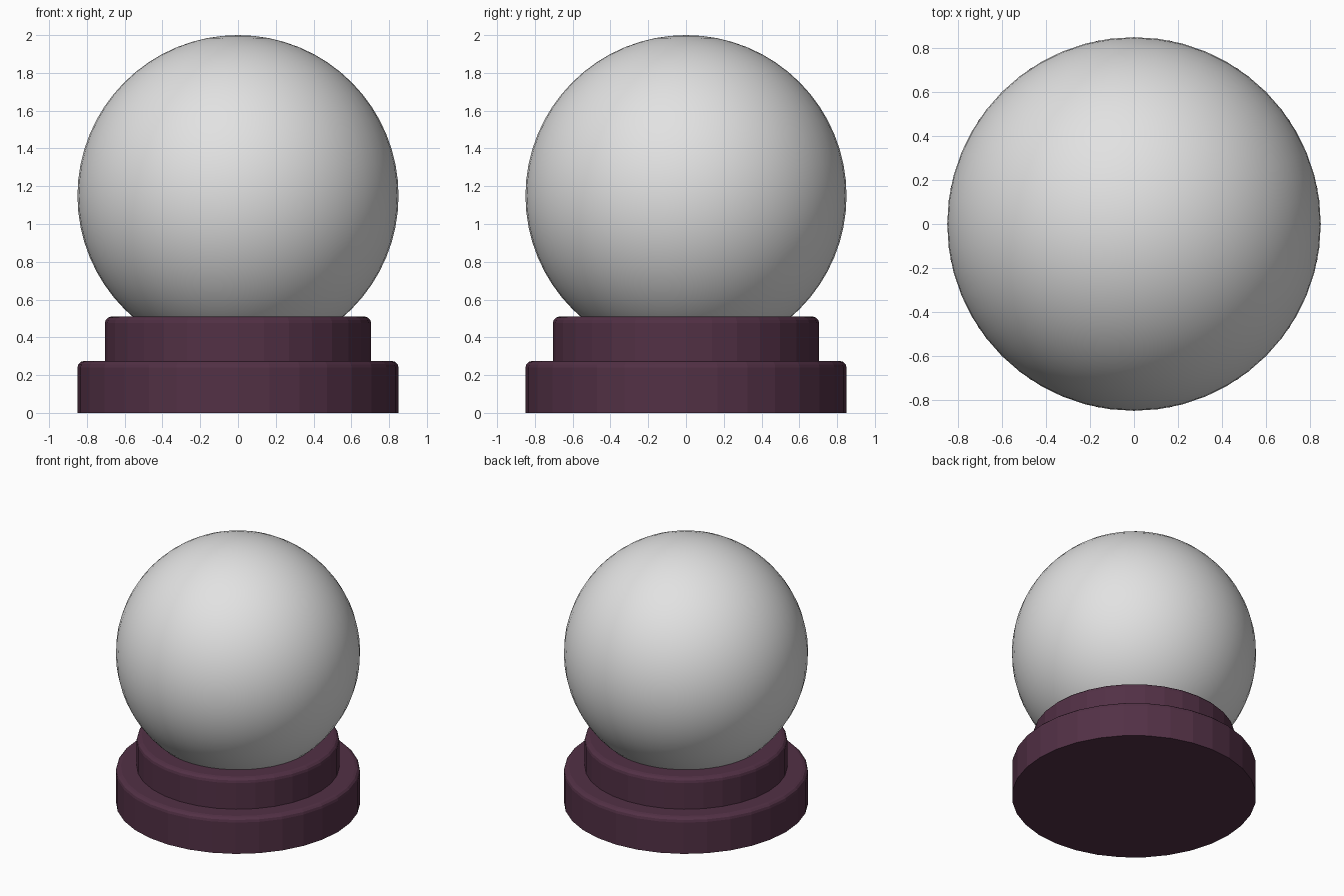
import bpy, bmesh, math

if "Cube" in bpy.data.objects:
    bpy.data.objects.remove(bpy.data.objects["Cube"])


def material(name, rgb):
    m = bpy.data.materials.new(name)
    m.diffuse_color = (*rgb, 1)
    m.use_nodes = True
    m.node_tree.nodes["Principled BSDF"].inputs["Base Color"].default_value = m.diffuse_color
    return m


glass = material("pale_glass", (0.76, 0.76, 0.76))
plum = material("dark_plum", (0.085, 0.03, 0.06))


def finish(name, bm, mat):
    me = bpy.data.meshes.new(name)
    bm.to_mesh(me)
    bm.free()
    me.materials.append(mat)
    ob = bpy.data.objects.new(name, me)
    bpy.context.collection.objects.link(ob)
    return ob


def tier(name, radius, z0, z1, bevel=0.035, sides=32):
    """Faceted disc with a rounded top rim."""
    bm = bmesh.new()
    bmesh.ops.create_cone(bm, cap_ends=True, segments=sides, radius1=radius,
                          radius2=radius, depth=z1 - z0)
    bmesh.ops.translate(bm, verts=bm.verts, vec=(0, 0, (z0 + z1) / 2))
    rim = [e for e in bm.edges if all(v.co.z > z1 - 1e-4 for v in e.verts)]
    bmesh.ops.bevel(bm, geom=rim, offset=bevel, segments=3, profile=0.5,
                    affect='EDGES')
    return finish(name, bm, plum)


# Stepped base
tier("lower_base", 0.85, 0.0, 0.275)
tier("upper_base", 0.705, 0.27, 0.51)

# Smooth ball resting in the base
bm = bmesh.new()
bmesh.ops.create_uvsphere(bm, u_segments=48, v_segments=32, radius=0.85)
bmesh.ops.translate(bm, verts=bm.verts, vec=(0, 0, 1.15))
for f in bm.faces:
    f.smooth = True
finish("globe", bm, glass)
